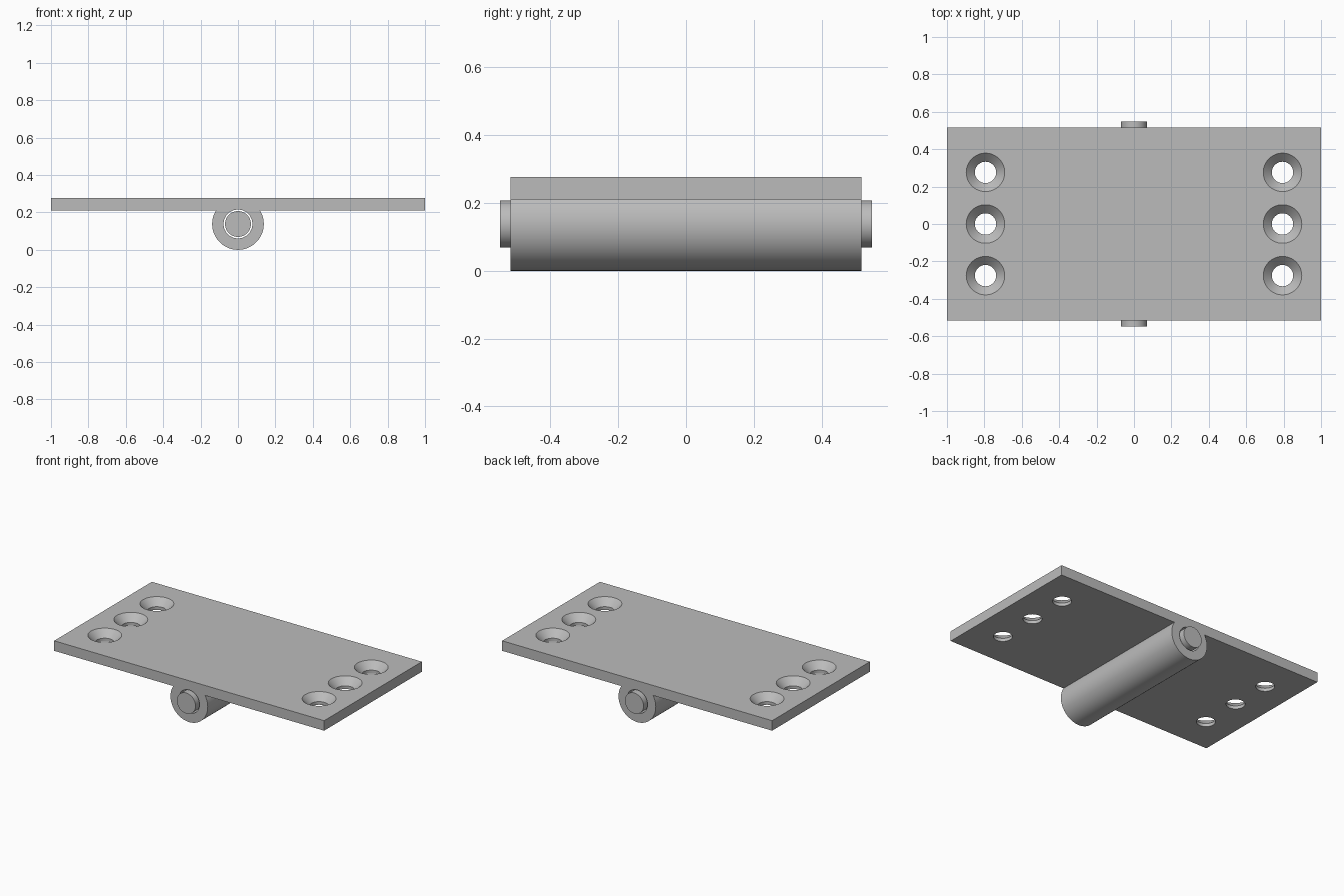
import bpy, bmesh, math
from mathutils import Matrix, Vector

cube = bpy.data.objects.get("Cube")
if cube:
    bpy.data.objects.remove(cube, do_unlink=True)

HALF_Y = 0.517            # half length of leaf and barrel
TOP, BOTTOM = 0.277, 0.21  # leaf faces
BARREL_R = 0.138          # also the height of the barrel axis
PIN_R, BORE_R = 0.069, 0.077
HOLE_X, HOLE_STEP = 0.794, 0.276
HOLE_R, SINK_R, SINK_DEPTH = 0.057, 0.103, 0.046

steel = bpy.data.materials.new("grey steel")
steel.use_nodes = True
colour = (0.5, 0.5, 0.5, 1)
steel.diffuse_color = colour
steel.node_tree.nodes["Principled BSDF"].inputs["Base Color"].default_value = colour


def make_object(name, bm):
    bmesh.ops.recalc_face_normals(bm, faces=bm.faces)
    mesh = bpy.data.meshes.new(name)
    bm.to_mesh(mesh)
    bm.free()
    mesh.materials.append(steel)
    obj = bpy.data.objects.new(name, mesh)
    bpy.context.collection.objects.link(obj)
    return obj


def rod(name, radius, half_length):
    """Cylinder lying along y on the barrel axis."""
    bm = bmesh.new()
    turn = Matrix.Translation((0, 0, BARREL_R)) @ Matrix.Rotation(math.pi / 2, 4, "X")
    bmesh.ops.create_cone(bm, cap_ends=True, segments=64, radius1=radius,
                          radius2=radius, depth=2 * half_length, matrix=turn)
    return make_object(name, bm)


def screw_cutter(x, y):
    """Straight hole with a conical countersink, as a turned solid."""
    bm = bmesh.new()
    over = 0.02
    profile = [(HOLE_R, BOTTOM - over), (HOLE_R, TOP - SINK_DEPTH),
               (SINK_R + over, TOP + over * SINK_DEPTH / (SINK_R - HOLE_R))]
    rings = []
    n = 48
    for r, z in profile:
        rings.append([bm.verts.new((x + r * math.cos(math.tau * i / n),
                                    y + r * math.sin(math.tau * i / n), z))
                      for i in range(n)])
    for low, high in zip(rings, rings[1:]):
        for i in range(n):
            j = (i + 1) % n
            bm.faces.new((low[i], low[j], high[j], high[i]))
    bm.faces.new(rings[0])
    bm.faces.new(rings[-1])
    return make_object("screw_hole_cutter", bm)


def select_only(obj):
    bpy.ops.object.select_all(action="DESELECT")
    obj.select_set(True)
    bpy.context.view_layer.objects.active = obj


# Leaf and barrel: one cross-section swept along y
start = math.asin((BOTTOM - BARREL_R) / BARREL_R)
sweep = math.pi + 2 * start
outline = [(1, BOTTOM), (1, TOP), (-1, TOP), (-1, BOTTOM)]
steps = 56
for i in range(steps + 1):
    a = math.pi - start + sweep * i / steps
    outline.append((BARREL_R * math.cos(a), BARREL_R + BARREL_R * math.sin(a)))
bm = bmesh.new()
section = bm.faces.new([bm.verts.new((x, -HALF_Y, z)) for x, z in outline])
swept = bmesh.ops.extrude_face_region(bm, geom=[section], use_keep_orig=True)
bmesh.ops.translate(bm, vec=Vector((0, 2 * HALF_Y, 0)),
                    verts=[g for g in swept["geom"] if isinstance(g, bmesh.types.BMVert)])
plate = make_object("leaf_with_barrel", bm)

# Bore and six countersunk screw holes
cutters = [rod("bore_cutter", BORE_R, HALF_Y + 0.1)]
cutters += [screw_cutter(sx * HOLE_X, row * HOLE_STEP)
            for sx in (-1, 1) for row in (-1, 0, 1)]
select_only(plate)
for cutter in cutters:
    cutter.hide_render = True
    mod = plate.modifiers.new("cut", "BOOLEAN")
    mod.operation = "DIFFERENCE"
    mod.solver = "EXACT"
    mod.object = cutter
    bpy.ops.object.modifier_apply(modifier=mod.name)
for cutter in cutters:
    bpy.data.objects.remove(cutter, do_unlink=True)

# Hinge pin
pin = rod("hinge_pin", PIN_R, 0.548)

for obj in (plate, pin):
    select_only(obj)
    bpy.ops.object.shade_smooth_by_angle(angle=math.radians(30))
